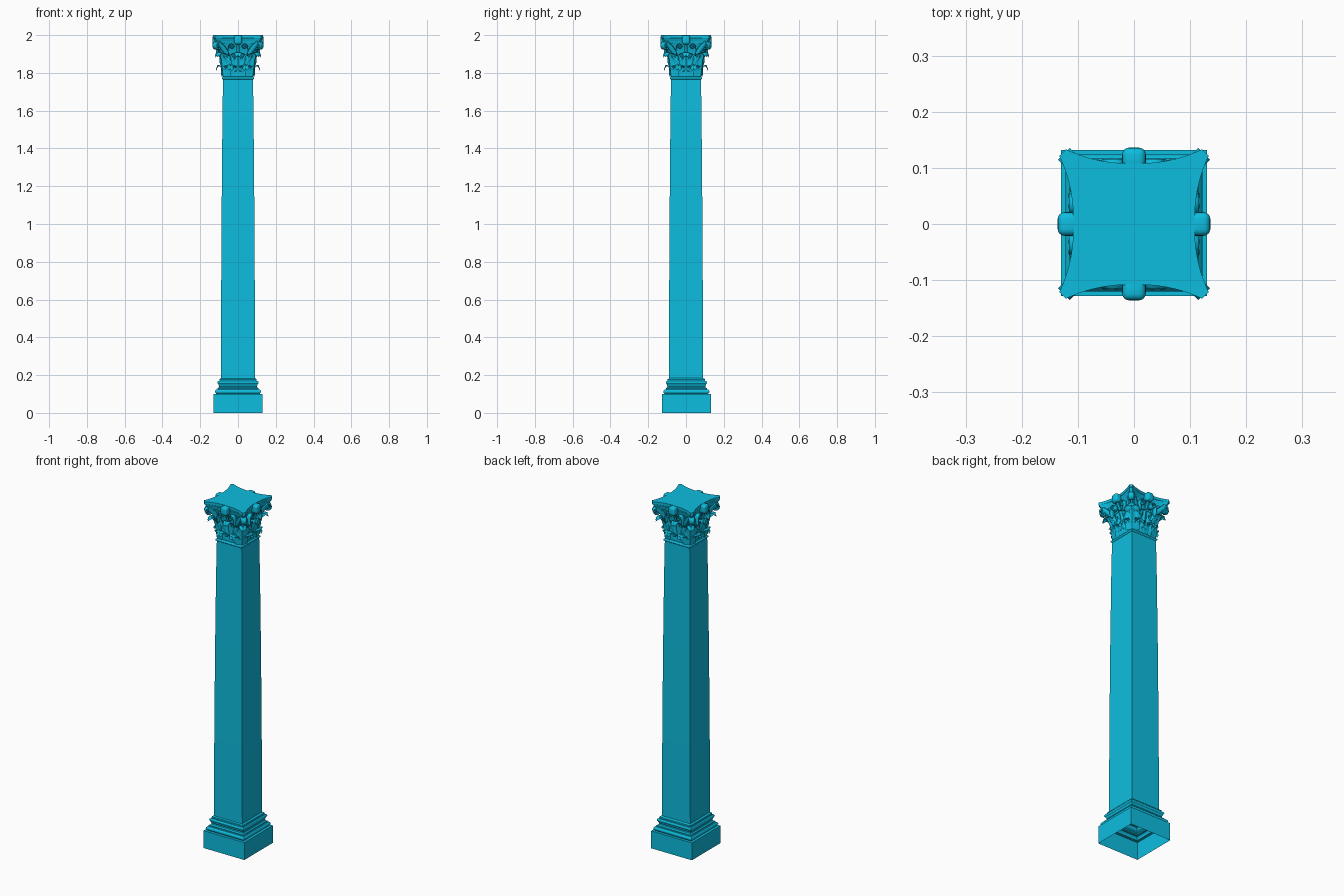
import bpy, bmesh
from math import sin, cos, pi, radians, sqrt
from mathutils import Vector

if "Cube" in bpy.data.objects:
    bpy.data.objects.remove(bpy.data.objects["Cube"])

mat = bpy.data.materials.new("cyan")
mat.diffuse_color = (0.004, 0.51, 0.74, 1)
mat.use_nodes = True
mat.node_tree.nodes["Principled BSDF"].inputs["Base Color"].default_value = mat.diffuse_color


def grid_mesh(name, rows, closed=False, cap=False):
    """Skin rows of points; closed joins each row end to end, cap fills the last row."""
    m = len(rows[0])
    n = m if closed else m - 1
    verts = [p for row in rows for p in row]
    faces = [(i * m + j, i * m + (j + 1) % m, (i + 1) * m + (j + 1) % m, (i + 1) * m + j)
             for i in range(len(rows) - 1) for j in range(n)]
    if cap:
        faces.append(tuple(range((len(rows) - 1) * m, len(rows) * m)))
    me = bpy.data.meshes.new(name)
    me.from_pydata(verts, [], faces)
    me.materials.append(mat)
    me.shade_smooth()
    me.set_sharp_from_angle(angle=radians(35))
    return me


def place(name, me, angle=0, thick=0):
    ob = bpy.data.objects.new(name, me)
    bpy.context.collection.objects.link(ob)
    ob.rotation_euler.z = angle
    if thick:
        mod = ob.modifiers.new("thickness", 'SOLIDIFY')
        mod.thickness, mod.offset = thick, 0
    return ob


def around(name, me, start=0, thick=0):
    for k in range(4):
        place(f"{name}_{k + 1}", me, start + k * pi / 2, thick)


def square_loft(name, profile, cy=0.0):
    rows = [[(sx * h, cy + sy * h, z) for sx, sy in ((-1, -1), (1, -1), (1, 1), (-1, 1))]
            for h, z in profile]
    return place(name, grid_mesh(name, rows, closed=True))


def smooth_path(pts, steps):
    """Catmull-Rom curve through 2D points."""
    p = [Vector(q) for q in pts]
    p = [2 * p[0] - p[1]] + p + [2 * p[-1] - p[-2]]
    out = []
    for i in range(steps + 1):
        s = i / steps * (len(p) - 3)
        k = min(int(s), len(p) - 4)
        t = s - k
        a, b, c, d = p[k:k + 4]
        out.append(0.5 * (2 * b + (c - a) * t + (2 * a - 5 * b + 4 * c - d) * t * t
                          + (3 * b - a - 3 * c + d) * t ** 3))
    return out


def leaf_mesh(name, pts, half, wrap, shift=0.0):
    """Lobed acanthus leaf following an (outward, up) path; wrap bends it round the bell."""
    steps, cols, rows = 36, 16, []
    for i, (r, z) in enumerate(smooth_path(pts, steps)):
        v = i / steps
        lobe = abs(sin(pi * (3.5 * v + 0.25)))
        w = half * (0.8 + 0.25 * sin(pi * v)) * (0.66 + 0.34 * lobe) * (1.12 - v ** 4)
        row = []
        for j in range(cols + 1):
            u = 2 * j / cols - 1
            t = u * w
            bend = wrap * (1 - 0.45 * v) * (sqrt(t * t + 3e-5) - 0.0055)
            relief = 0.003 * cos(u * 3 * pi) * sin(pi * v) + 0.007 * u * u * lobe
            row.append((t + shift, -(r - bend + relief), z - 0.010 * u * u * v))
        rows.append(row)
    return grid_mesh(name, rows)


def scroll_points(stem, centre, radius, turns, start, direction):
    pts = list(stem)
    n = int(turns * 10)
    for i in range(n + 1):
        a = start + direction * i / 10 * 2 * pi
        q = radius * (1 - 0.85 * i / n)
        pts.append((centre[0] + q * cos(a), centre[1] + q * sin(a)))
    return smooth_path(pts, 60)


# Square base mouldings: open-bottomed plinth, two rolls and a hollow
def roll(h, z0, z1, bulge):
    return [(h + bulge * sin(pi * i / 8), z0 + (z1 - z0) * i / 8) for i in range(9)]


base = [(0.13, 0), (0.13, 0.1), (0.115, 0.1)] + roll(0.115, 0.101, 0.124, 0.007)
base += [(0.109, 0.125), (0.109, 0.130), (0.102, 0.135), (0.100, 0.141), (0.103, 0.147), (0.104, 0.151)]
base += roll(0.104, 0.152, 0.169, 0.005) + [(0.099, 0.170), (0.099, 0.178), (0.0905, 0.184)]
square_loft("base", base, 0.002)

# Tapered shaft
square_loft("shaft", [(0.0905, 0.182), (0.09, 0.36), (0.0885, 0.75),
                      (0.086, 1.15), (0.0825, 1.55), (0.0795, 1.768)])

# Neck moulding and flaring bell of the capital
square_loft("neck_moulding", [(0.0795, 1.765)] + roll(0.081, 1.766, 1.779, 0.004) + [(0.077, 1.780)])
square_loft("bell", [(0.077, 1.779), (0.077, 1.84), (0.080, 1.89), (0.087, 1.93), (0.100, 1.962)])

# Abacus with concave sides and clipped corners
outline = []
for k in range(4):
    for i in range(25):
        t = -0.121 + 0.242 * i / 24
        r = 0.108 + 0.025 * abs(t / 0.121) ** 2.3
        c, s = round(cos(k * pi / 2)), round(sin(k * pi / 2))
        outline.append((t * c + r * s, t * s - r * c))
layers = [(0.90, 1.956), (0.92, 1.966), (0.94, 1.973), (0.975, 1.979), (0.98, 1.983), (1, 1.985), (1, 2.0)]
place("abacus", grid_mesh("abacus", [[(x * f, y * f, z) for x, y in outline] for f, z in layers],
                          closed=True, cap=True))

# Lower tier of leaves, two on each face
low = [(0.079, 1.781), (0.082, 1.805), (0.088, 1.828), (0.100, 1.841), (0.110, 1.836), (0.111, 1.822)]
for side, shift in (("left", -0.041), ("right", 0.041)):
    around("lower_leaf_" + side, leaf_mesh("lower_leaf", low, 0.037, 0.15, shift))

# Upper tier: one leaf in the middle of each face, one at each corner
mid = [(0.078, 1.785), (0.081, 1.83), (0.084, 1.87), (0.093, 1.902), (0.108, 1.909), (0.113, 1.893)]
around("upper_face_leaf", leaf_mesh("upper_face_leaf", mid, 0.038, 0.15))
corner = [(0.112, 1.782), (0.117, 1.83), (0.122, 1.868), (0.136, 1.902), (0.153, 1.909), (0.158, 1.892)]
around("upper_corner_leaf", leaf_mesh("upper_corner_leaf", corner, 0.040, 0.95), pi / 4)

# Corner volutes curling out under the abacus
path = scroll_points([(0.112, 1.875), (0.122, 1.915), (0.137, 1.95)], (0.155, 1.943), 0.022, 1.8, pi * 0.6, -1)
rows = [[(t, -r, z) for t in (-0.015, -0.005, 0.005, 0.015)] for r, z in path]
around("corner_volute", grid_mesh("corner_volute", rows), pi / 4, 0.006)

# Stalk that feeds each volute, running from the face out to the corner
for side, sg in (("left", -1), ("right", 1)):
    stalk = smooth_path([(0.042, 1.86), (0.055, 1.895), (0.078, 1.93), (0.108, 1.956)], 16)
    rows = []
    for i, (t, z) in enumerate(stalk):
        v, w = i / 16, 0.007 + 0.006 * i / 16
        r = 0.085 + 0.030 * v ** 1.5
        rows.append([(sg * (t - w * cos(a)), -(r + 0.010 * sin(a)), z + w * 0.8 * cos(a))
                     for a in [2 * pi * j / 10 for j in range(10)]])
    around("volute_stalk_" + side, grid_mesh("volute_stalk", rows, closed=True, cap=True))
    # Small inner scrolls beside the centre of each face
    path = scroll_points([(0.050, 1.89), (0.052, 1.92)], (0.034, 1.938), 0.016, 1.6, 0.1, 1)
    rows = [[(sg * t, -r, z) for r in (0.082, 0.100, 0.116)] for t, z in path]
    around("inner_scroll_" + side, grid_mesh("inner_scroll", rows), 0, 0.005)

# Rounded flower block in the middle of each abacus side
bm = bmesh.new()
bmesh.ops.create_cube(bm, size=1)
for v in bm.verts:
    v.co = Vector((v.co.x * 0.042, -0.116 + v.co.y * 0.040, 1.975 + v.co.z * 0.048))
bmesh.ops.bevel(bm, geom=bm.edges[:], offset=0.012, segments=4, profile=0.5, affect='EDGES')
flower = bpy.data.meshes.new("flower")
bm.to_mesh(flower)
bm.free()
flower.materials.append(mat)
flower.shade_smooth()
around("flower", flower)

# Stem under each flower
stem = smooth_path([(0.084, 1.90), (0.094, 1.925), (0.104, 1.945), (0.116, 1.96)], 10)
rows = [[(0.009 * cos(a), -(r + 0.008 * sin(a)), z) for a in [2 * pi * j / 10 for j in range(10)]]
        for r, z in stem]
around("flower_stem", grid_mesh("flower_stem", rows, closed=True, cap=True))
